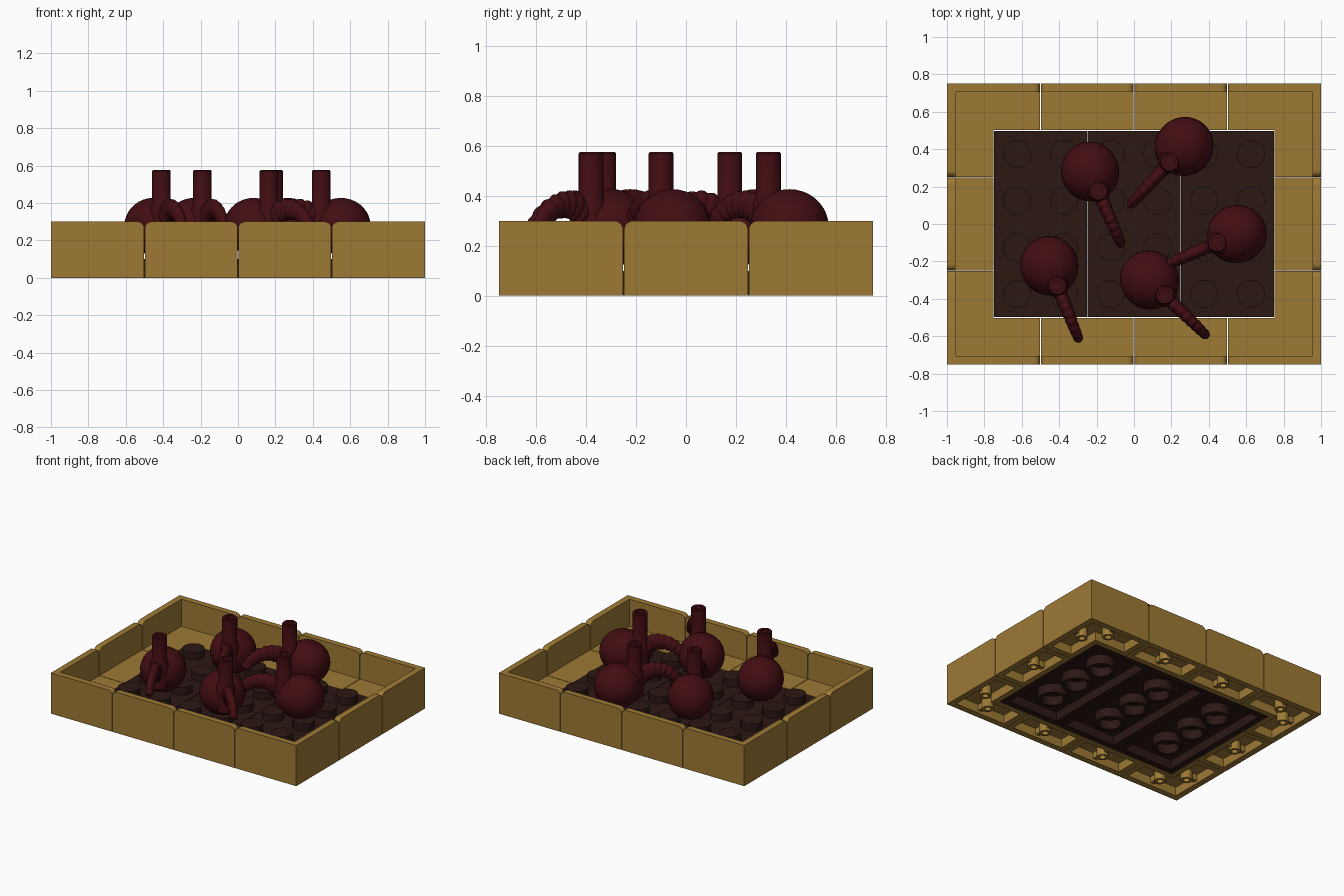
import bpy, bmesh, math
from math import sin, cos, pi, radians
from mathutils import Vector, Matrix

if "Cube" in bpy.data.objects:
    bpy.data.objects.remove(bpy.data.objects["Cube"])


def material(name, col):
    m = bpy.data.materials.new(name)
    m.diffuse_color = (*col, 1)
    m.use_nodes = True
    m.node_tree.nodes["Principled BSDF"].inputs["Base Color"].default_value = m.diffuse_color
    return m


TAN = material("tan", (0.34, 0.195, 0.036))
BROWN = material("dark_brown", (0.024, 0.009, 0.007))
RED = material("dark_red", (0.055, 0.004, 0.006))


def finish(name, bm, mat, loc=(0, 0, 0), rot=0, angle=35):
    bmesh.ops.recalc_face_normals(bm, faces=bm.faces)
    me = bpy.data.meshes.new(name)
    bm.to_mesh(me)
    bm.free()
    me.materials.append(mat)
    ob = bpy.data.objects.new(name, me)
    bpy.context.collection.objects.link(ob)
    ob.location = loc
    ob.rotation_euler.z = rot
    bpy.ops.object.select_all(action='DESELECT')
    ob.select_set(True)
    bpy.context.view_layer.objects.active = ob
    bpy.ops.object.shade_smooth_by_angle(angle=radians(angle))
    return ob


def prism(bm, base, offset):
    """Extrude a flat polygon by an offset vector."""
    a = [bm.verts.new(p) for p in base]
    b = [bm.verts.new(Vector(p) + Vector(offset)) for p in base]
    bm.faces.new(a)
    bm.faces.new(b[::-1])
    for i in range(len(a)):
        j = (i + 1) % len(a)
        bm.faces.new((a[i], a[j], b[j], b[i]))


def box(bm, x0, x1, y0, y1, z0, z1):
    prism(bm, [(x0, y0, z0), (x1, y0, z0), (x1, y1, z0), (x0, y1, z0)], (0, 0, z1 - z0))


def skin(bm, rings, closed=False, caps=True):
    """Join equal rings of points into a tube."""
    vs = [[bm.verts.new(p) for p in r] for r in rings]
    n = len(vs[0])
    for k in range(len(vs) if closed else len(vs) - 1):
        a, b = vs[k], vs[(k + 1) % len(vs)]
        for i in range(n):
            j = (i + 1) % n
            bm.faces.new((a[i], a[j], b[j], b[i]))
    if caps and not closed:
        bm.faces.new(vs[0])
        bm.faces.new(vs[-1])


def lathe(bm, x, y, profile, n=24, closed=False):
    skin(bm, [[(x + r * cos(2 * pi * i / n), y + r * sin(2 * pi * i / n), z) for i in range(n)]
              for r, z in profile], closed)


def tube(bm, x, y, ro, ri, z0, z1, n=24):
    lathe(bm, x, y, [(ro, z0), (ro, z1), (ri, z1), (ri, z0)], n, True)


H, T, G, R = 0.3, 0.045, 0.002, 0.035   # wall height, thickness, gap, corner radius


def wall_profile(a, b, round_a=True):
    """Upright wall outline with rounded top corners: (u, z) pairs."""
    pts = [(a, 0), (b, 0)]
    pts += [(b - R + R * cos(t * pi / 10), H - R + R * sin(t * pi / 10)) for t in range(6)]
    if round_a:
        pts += [(a + R - R * sin(t * pi / 10), H - R + R * cos(t * pi / 10)) for t in range(6)]
    else:
        pts.append((a, H))
    return pts


# straight wall panels with hollow undersides
def panel(loc, rot):
    bm = bmesh.new()
    a = 0.25 - G
    prism(bm, [(u, -0.125, z) for u, z in wall_profile(-a, a)], (0, T, 0))
    yi, yo = -0.125 + T, 0.125 - G
    box(bm, -a, a, yi, yo, 0.065, 0.1)
    box(bm, -a, a, yo - 0.04, yo, 0, 0.065)
    for s in (-a, a - 0.04):
        box(bm, s, s + 0.04, yi, yo - 0.04, 0, 0.065)
    for y0, y1 in ((yi, -0.03), (0.03, yo - 0.04)):
        box(bm, -0.015, 0.015, y0, y1, 0.02, 0.065)
    tube(bm, 0, 0, 0.04, 0.022, 0, 0.065)
    finish("wall_panel", bm, TAN, loc, rot)


# L-shaped corner panels
def corner(loc, rot):
    bm = bmesh.new()
    e, w, k = 0.5 - G, 0.25 - G, 0.04
    prism(bm, [(u, 0, z) for u, z in wall_profile(0, e, False)], (0, T, 0))
    prism(bm, [(0, u, z) for u, z in wall_profile(T, e, False)], (T, 0, 0))
    prism(bm, [(T, T, 0.065), (e, T, 0.065), (e, w, 0.065), (w, w, 0.065),
               (w, e, 0.065), (T, e, 0.065)], (0, 0, 0.035))
    box(bm, w - k, e, w - k, w, 0, 0.065)
    box(bm, w - k, w, w, e, 0, 0.065)
    box(bm, e - k, e, T, w - k, 0, 0.065)
    box(bm, T, w - k, e - k, e, 0, 0.065)
    for x, y in ((0.25, 0.125), (0.125, 0.25)):
        tube(bm, x, y, 0.04, 0.022, 0, 0.065)
    box(bm, 0.235, 0.265, T, 0.09, 0.02, 0.065)
    box(bm, T, 0.09, 0.235, 0.265, 0.02, 0.065)
    finish("corner_panel", bm, TAN, loc, rot)


for x in (-0.25, 0.25):
    panel((x, -0.625, 0), 0)
    panel((x, 0.625, 0), pi)
panel((0.875, 0, 0), pi / 2)
panel((-0.875, 0, 0), -pi / 2)
for i, (x, y) in enumerate(((-1, -0.75), (1, -0.75), (1, 0.75), (-1, 0.75))):
    corner((x, y, 0), i * pi / 2)

# studded floor plates
for px in (-0.5, 0, 0.5):
    bm = bmesh.new()
    a, b, t = 0.25 - G, 0.5 - G, 0.045
    box(bm, -a, a, -b, b, 0.068, 0.1)
    for s in (-b, b - t):
        box(bm, -a, a, s, s + t, 0, 0.068)
    for s in (-a, a - t):
        box(bm, s, s + t, -b + t, b - t, 0, 0.068)
    for y in (-0.25, 0, 0.25):
        tube(bm, 0, y, 0.1, 0.075, 0, 0.068)
    for x in (-0.125, 0.125):
        for y in (-0.375, -0.125, 0.125, 0.375):
            lathe(bm, x, y, [(0.075, 0.1), (0.075, 0.154)])
    finish("floor_plate", bm, BROWN, (px, 0, 0))


def smooth_path(pts, t):
    """Catmull-Rom point on a path, t from 0 to 1."""
    n = len(pts) - 1
    i = min(int(t * n), n - 1)
    f = t * n - i
    p = [Vector(pts[max(0, min(n, i + k))]) for k in (-1, 0, 1, 2)]
    return 0.5 * (2 * p[1] + (p[2] - p[0]) * f + (2 * p[0] - 5 * p[1] + 4 * p[2] - p[3]) * f * f
                  + (3 * p[1] - p[0] - 3 * p[2] + p[3]) * f ** 3)


TAIL = [(-0.02, 0.25), (0.04, 0.325), (0.11, 0.362), (0.18, 0.362), (0.25, 0.33), (0.305, 0.27)]


# rounded bodies, each with an upright post and a ribbed arched tail (local +x)
def pod(post, tip):
    loc = (post[0], post[1], 0)
    rot = math.atan2(tip[1] - post[1], tip[0] - post[0])
    bm = bmesh.new()
    bmesh.ops.create_uvsphere(bm, u_segments=32, v_segments=18, radius=1,
                              matrix=Matrix.Translation((-0.115, 0, 0.275))
                              @ Matrix.Diagonal((0.16, 0.155, 0.152, 1)))
    finish("pod_body", bm, RED, loc, rot, 60)

    bm = bmesh.new()
    lathe(bm, 0, 0, [(0.062, 0.2), (0.062, 0.37), (0.05, 0.4), (0.05, 0.57), (0.045, 0.576),
                     (0.028, 0.576), (0.028, 0.5)])
    finish("pod_post", bm, RED, loc, rot)

    bm = bmesh.new()
    rings, ribs, steps = [], 10, 60
    for k in range(steps + 1):
        t = k / steps
        c = smooth_path(TAIL, t)
        d = (smooth_path(TAIL, min(1, t + 0.01)) - smooth_path(TAIL, max(0, t - 0.01))).normalized()
        m = 0.86 + 0.14 * abs(sin(pi * ribs * t))
        hh = m * (0.064 - 0.03 * t * t)
        hw = m * (0.038 - 0.012 * t * t)
        ring = []
        for i in range(14):
            q = 2 * pi * i / 14
            h = hh * sin(q)
            ring.append((c.x - d.y * h, hw * cos(q), c.y + d.x * h))
        rings.append(ring)
    skin(bm, rings)
    finish("pod_tail", bm, RED, loc, rot, 50)


for post, tip in (((-0.41, -0.33), (-0.29, -0.63)), ((-0.19, 0.175), (-0.06, -0.13)),
                  ((0.165, -0.38), (0.40, -0.61)), ((0.19, 0.33), (-0.03, 0.09)),
                  ((0.445, -0.10), (0.17, -0.22))):
    pod(post, tip)
